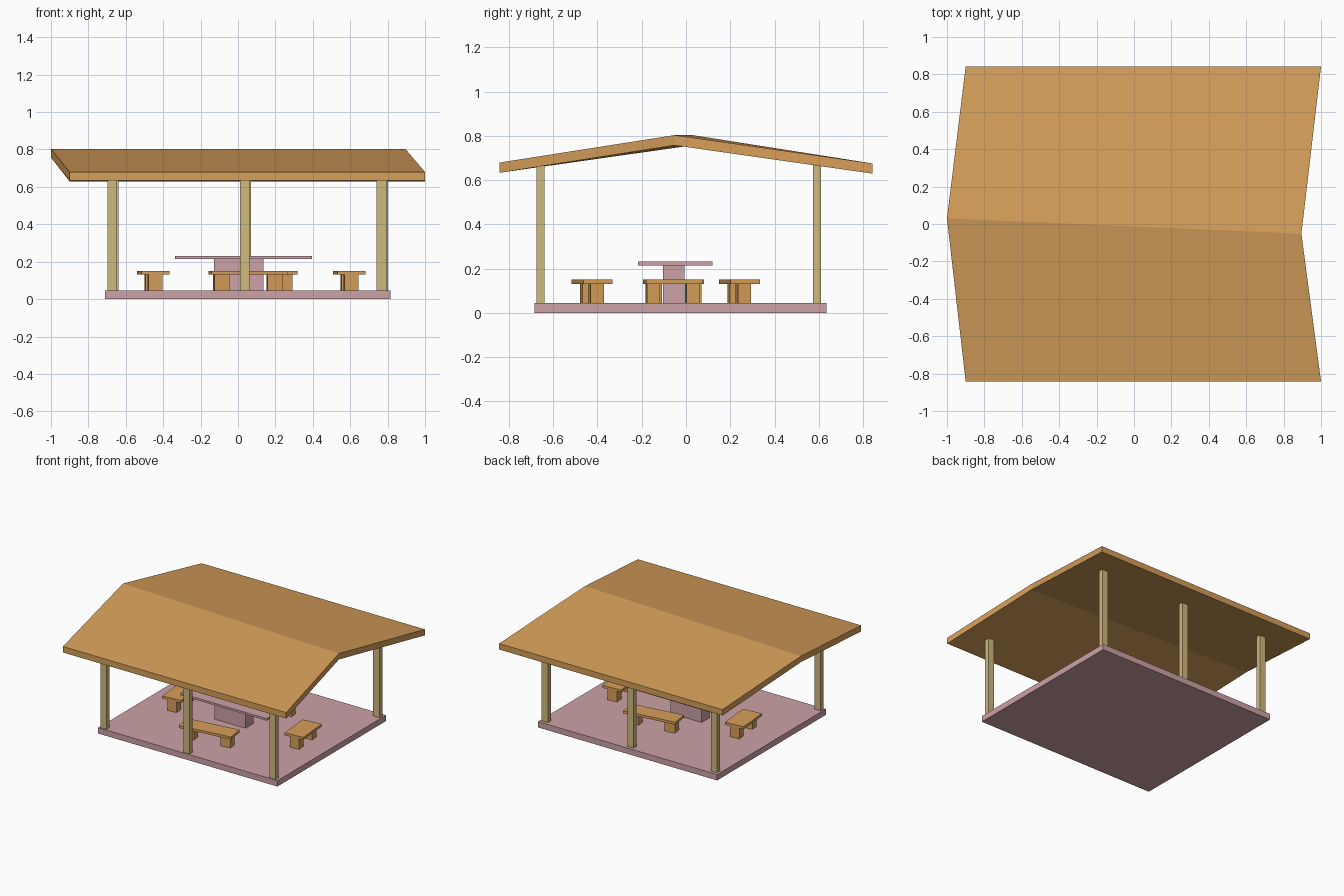
import bpy, bmesh, math
from mathutils import Matrix

if "Cube" in bpy.data.objects:
    bpy.data.objects.remove(bpy.data.objects["Cube"])


def material(name, rgb):
    m = bpy.data.materials.new(name)
    m.diffuse_color = (*rgb, 1)
    m.use_nodes = True
    m.node_tree.nodes["Principled BSDF"].inputs["Base Color"].default_value = m.diffuse_color
    return m


ORANGE = material("orange wood", (0.67, 0.342, 0.102))
TAN = material("tan post wood", (0.62, 0.49, 0.21))
PINK = material("pink stone", (0.61, 0.36, 0.39))


def finish(name, bm, mat):
    bmesh.ops.recalc_face_normals(bm, faces=bm.faces)
    me = bpy.data.meshes.new(name)
    bm.to_mesh(me)
    bm.free()
    me.materials.append(mat)
    ob = bpy.data.objects.new(name, me)
    bpy.context.collection.objects.link(ob)
    return ob


def add_box(bm, x0, x1, y0, y1, z0, z1):
    size = Matrix.Diagonal((x1 - x0, y1 - y0, z1 - z0, 1))
    mid = Matrix.Translation(((x0 + x1) / 2, (y0 + y1) / 2, (z0 + z1) / 2))
    bmesh.ops.create_cube(bm, size=1, matrix=mid @ size)


def box(name, mat, *bounds):
    bm = bmesh.new()
    add_box(bm, *bounds)
    return finish(name, bm, mat)


# floor slab and table
FLOOR = 0.045
box("floor", PINK, -0.71, 0.815, -0.685, 0.635, 0, FLOOR)
box("table_top", PINK, -0.337, 0.396, -0.216, 0.12, 0.215, 0.231)
box("table_pedestal", PINK, -0.128, 0.137, -0.104, -0.007, FLOOR, 0.216)

# three posts along the front and three along the back
for row, y, shift in (("front", -0.657, 0), ("back", 0.592, 0.008)):
    for side, x in (("left", -0.673), ("middle", 0.036), ("right", 0.767)):
        px = x + shift
        box(f"{row}_{side}_post", TAN, px - 0.026, px + 0.026,
            y - 0.018, y + 0.018, FLOOR, 0.675)

# folded roof: front eave, slightly skewed ridge, back eave
bm = bmesh.new()
edges = [((-0.9, -0.843, 0.679), (1.0, -0.843, 0.679)),
         ((-1.0, 0.03, 0.803), (0.895, -0.052, 0.803)),
         ((-0.9, 0.843, 0.675), (1.0, 0.843, 0.675))]
tops = [[bm.verts.new(p) for p in e] for e in edges]
lows = [[bm.verts.new((x, y, z - 0.046)) for x, y, z in e] for e in edges]
for i in range(2):
    for g in (tops, lows):
        bm.faces.new((g[i][0], g[i][1], g[i + 1][1], g[i + 1][0]))
    for k in range(2):
        bm.faces.new((tops[i][k], tops[i + 1][k], lows[i + 1][k], lows[i][k]))
for i in (0, 2):
    bm.faces.new((tops[i][0], tops[i][1], lows[i][1], lows[i][0]))
finish("roof", bm, ORANGE)


# benches: a seat plank on two block legs, long side along local x
def bench(name, x, y, length, width, gap, leg, depth, angle):
    bm = bmesh.new()
    add_box(bm, -length / 2, length / 2, -width / 2, width / 2, 0.131, 0.15)
    for s in (-1, 1):
        add_box(bm, s * gap - leg / 2, s * gap + leg / 2,
                -depth / 2, depth / 2, FLOOR, 0.132)
    ob = finish(name, bm, ORANGE)
    ob.location = (x, y, 0)
    ob.rotation_euler.z = math.radians(angle)


bench("front_bench", 0.053, -0.425, 0.41, 0.133, 0.143, 0.08, 0.06, 7.5)
bench("back_bench", 0.107, 0.241, 0.41, 0.133, 0.143, 0.08, 0.06, 7.5)
bench("left_bench", -0.452, -0.052, 0.255, 0.152, 0.09, 0.06, 0.075, 95)
bench("right_bench", 0.596, -0.06, 0.255, 0.152, 0.09, 0.06, 0.075, 95)
